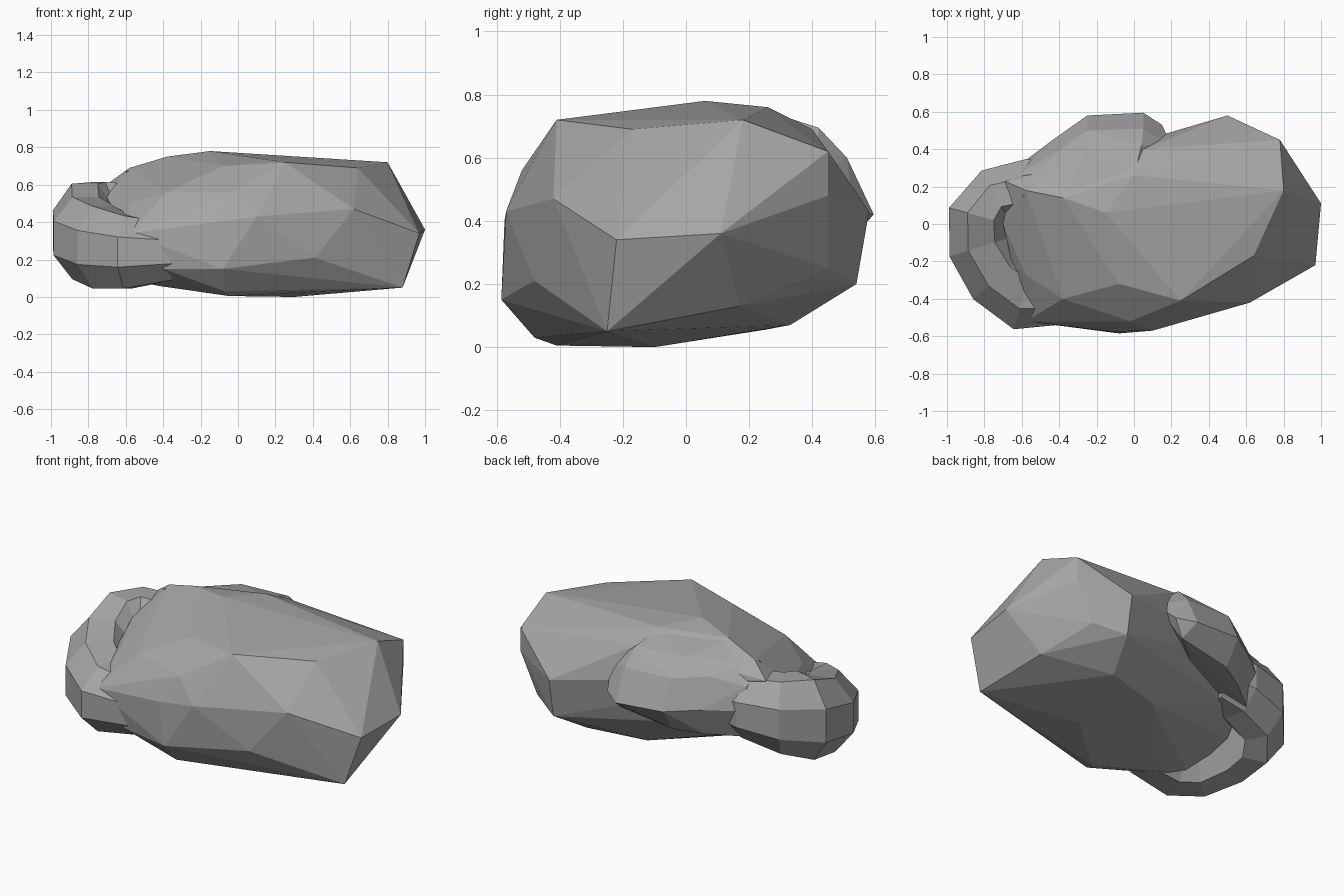
import bpy, bmesh, math
from mathutils import Vector

if "Cube" in bpy.data.objects:
    bpy.data.objects.remove(bpy.data.objects["Cube"])

grey = bpy.data.materials.new("dark_grey")
grey.diffuse_color = (.38, .38, .38, 1)
grey.use_nodes = True
grey.node_tree.nodes["Principled BSDF"].inputs["Base Color"].default_value = grey.diffuse_color


def finish(bm, name):
    bmesh.ops.recalc_face_normals(bm, faces=bm.faces[:])
    me = bpy.data.meshes.new(name)
    bm.to_mesh(me)
    bm.free()
    me.materials.append(grey)
    ob = bpy.data.objects.new(name, me)
    bpy.context.collection.objects.link(ob)
    return ob


def hull(name, pts):
    # faceted lump wrapped around a few corner points
    bm = bmesh.new()
    for p in pts:
        bm.verts.new(p)
    bmesh.ops.convex_hull(bm, input=bm.verts[:])
    loose = [v for v in bm.verts if not v.link_faces]
    bmesh.ops.delete(bm, geom=loose, context='VERTS')
    return finish(bm, name)


def tube(name, path, sides=8):
    # path entries: x, y, z, horizontal radius, vertical radius
    bm = bmesh.new()
    rings = []
    k = 1 / math.cos(math.pi / sides)
    for i, (x, y, z, r, rz) in enumerate(path):
        a = path[max(i - 1, 0)]
        b = path[min(i + 1, len(path) - 1)]
        t = Vector((b[0] - a[0], b[1] - a[1], 0)).normalized()
        n = Vector((t.y, -t.x, 0))
        ring = []
        for j in range(sides):
            w = 2 * math.pi * (j + 0.5) / sides
            ring.append(bm.verts.new(Vector((x, y, z)) + n * (r * k * math.cos(w))
                                     + Vector((0, 0, rz * k * math.sin(w)))))
        rings.append(ring)
    for p, q in zip(rings, rings[1:]):
        for j in range(sides):
            m = (j + 1) % sides
            bm.faces.new((p[j], p[m], q[m], q[j]))
    bm.faces.new(rings[0])
    bm.faces.new(rings[-1])
    return finish(bm, name)


# main mass: slanted right end, broad top, narrower underside
body = hull("main_body", [
    (1, .11, .36), (.97, -.22, .34), (.88, -.25, .05), (.8, .18, .72),
    (.78, .45, .62), (.78, .45, .48), (.67, .45, .25), (.64, -.17, .69),
    (.62, -.42, .47), (.5, .58, .43), (.5, .54, .2), (.42, .33, .07),
    (.8, .17, .13), (.41, -.48, .21), (.25, -.41, .72), (.1, -.57, .43),
    (-.08, -.585, .15), (-.12, -.575, .4), (-.05, -.41, .005), (.3, -.1, 0),
    (-.07, -.48, .03), (-.15, .06, .78), (0, .26, .76), (-.38, .14, .75),
    (-.58, .18, .69), (-.69, .23, .61), (-.7, 0, .53), (-.38, -.54, .32),
    (-.4, -.52, .15), (-.43, -.3, .06), (-.08, -.32, .7), (-.02, -.52, .56),
    (-.38, -.4, .56), (-.58, -.27, .5), (-.58, -.52, .34), (-.66, 0, .22),
    (-.62, -.28, .1), (-.5, .2, .28), (.05, .4, .69), (.08, .25, .055),
])

# rounded roll that curls around the left end
roll = tube("curled_roll", [
    (-.35, -.385, .24, .15, .15),
    (-.59, -.375, .24, .195, .195),
    (-.72, -.28, .265, .185, .22),
    (-.815, -.12, .315, .18, .22),
    (-.82, .04, .365, .175, .24),
    (-.74, .15, .4, .155, .215),
    (-.55, .19, .42, .16, .18),
    (-.4, .2, .43, .13, .16),
])

# bulge along the back, flowing down from the top
bulge = hull("back_bulge", [
    (-.25, .58, .44), (.05, .595, .42), (.05, .51, .6), (-.25, .5, .61),
    (.04, .42, .695), (-.25, .39, .7), (-.38, .15, .74), (0, .25, .75),
    (.15, .53, .44), (.2, .42, .55), (.08, .5, .35), (-.25, .48, .3),
    (-.42, .46, .45), (-.58, .34, .44), (-.6, .28, .57), (-.42, .38, .62),
    (-.57, .27, .26), (-.4, .4, .28), (-.3, .2, .32), (-.6, .15, .67),
])

# merge the parts into one skin
for part in (roll, bulge):
    mod = body.modifiers.new(part.name, 'BOOLEAN')
    mod.operation = 'UNION'
    mod.solver = 'EXACT'
    mod.object = part
bpy.context.view_layer.update()
ev = body.evaluated_get(bpy.context.evaluated_depsgraph_get())
skin = bpy.data.meshes.new_from_object(ev)
body.modifiers.clear()
body.data = skin
for part in (roll, bulge):
    bpy.data.objects.remove(part)

# tidy nearly flat triangles into larger facets
bm = bmesh.new()
bm.from_mesh(body.data)
bmesh.ops.dissolve_limit(bm, angle_limit=math.radians(4),
                         verts=bm.verts[:], edges=bm.edges[:])
bm.to_mesh(body.data)
bm.free()
